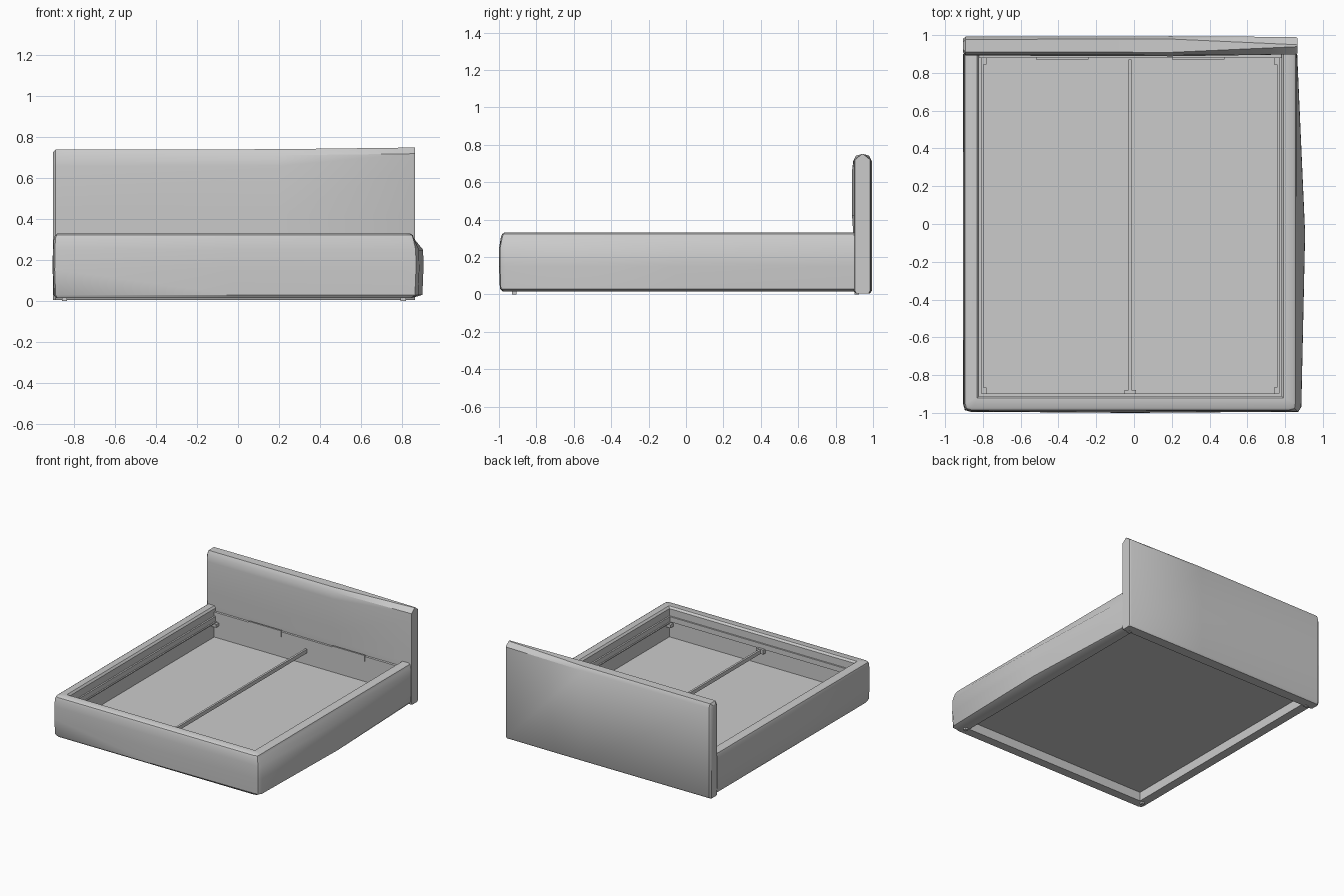
import bpy, bmesh
from mathutils import Vector

if "Cube" in bpy.data.objects:
    bpy.data.objects.remove(bpy.data.objects["Cube"])

CX = -0.02            # middle of the bed box
IX, Y0, Y1 = 0.80, -0.91, 0.89   # inner half width, inner front and back


def finish(name, bm, angle=0.6):
    bmesh.ops.recalc_face_normals(bm, faces=bm.faces[:])
    me = bpy.data.meshes.new(name)
    bm.to_mesh(me)
    bm.free()
    ob = bpy.data.objects.new(name, me)
    bpy.context.collection.objects.link(ob)
    bpy.context.view_layer.objects.active = ob
    ob.select_set(True)
    bpy.ops.object.shade_smooth_by_angle(angle=angle)
    ob.select_set(False)
    return ob


def loft(name, rings):
    """Skin a list of closed rings and cap both ends."""
    bm = bmesh.new()
    vs = [[bm.verts.new(p) for p in r] for r in rings]
    n = len(rings[0])
    for a, b in zip(vs, vs[1:]):
        for i in range(n):
            j = (i + 1) % n
            bm.faces.new((a[i], a[j], b[j], b[i]))
    bm.faces.new(vs[0])
    bm.faces.new(vs[-1][::-1])
    return finish(name, bm)


def box(name, x0, x1, y0, y1, z0, z1):
    bm = bmesh.new()
    bmesh.ops.create_cube(bm, size=1)
    for v in bm.verts:
        v.co = Vector(((x0, x1)[v.co.x > 0], (y0, y1)[v.co.y > 0], (z0, z1)[v.co.z > 0]))
    return finish(name, bm)


# Padded side and foot rails: one profile swept round three sides
profile = [(0, .015), (0, .315), (.012, .33), (.062, .33), (.074, .322), (.08, .305),
           (.083, .25), (.084, .15), (.079, .03), (.07, .015)]
L, R = CX - IX, CX + IX
# x, y, outward x, outward y, extra bulge
stations = [(L, Y1 + .01, -1, 0, 0), (L, 0, -1, 0, .002),
            (L, Y0, -1, -.55, 0), (L, Y0, -.9, -.9, 0), (L, Y0, -.55, -1, 0),
            (CX, Y0, 0, -1, .006),
            (R, Y0, .55, -1, 0), (R, Y0, .95, -.9, .01), (R, Y0, 1, -.55, .022),
            (R, -.05, 1, 0, .042), (R, Y1 + .01, 1, 0, 0)]
rings = []
for x, y, dx, dy, bulge in stations:
    ring = []
    for o, z in profile:
        b = bulge if o > .075 and z < .3 else 0
        ring.append((x + dx * (o + b), y + dy * (o + b), z))
    rings.append(ring)
loft("padded_rails", rings)

# Headboard: rounded slab whose top narrows to a ridge at the right end
yc = .944


def head_section(x, half, top, ridge, front):
    s = [(-half * .8, .005), (-half, .02), (-half, .33), (-half - front, .42),
         (-half - front, .66), (-half, top - .03), (-half * ridge, top),
         (half * ridge, top), (half, top - .03), (half, .02), (half * .8, .005)]
    return [(x, yc + y, z) for y, z in s]


loft("headboard", [head_section(-.905, .036, .725, .5, 0),
                   head_section(-.892, .048, .74, .7, .004),
                   head_section(.20, .050, .742, .7, .006),
                   head_section(.855, .046, .75, .12, 0),
                   head_section(.866, .040, .75, .10, 0)])

# Storage floor and centre support bar
box("floor_panel", L - .005, R + .005, Y0 - .005, Y1 + .005, .085, .095)
box("centre_bar", CX - .008, CX + .008, Y0 + .02, Y1 - .02, .19, .22)
box("centre_bracket", CX - .03, CX + .03, Y0, Y0 + .03, .19, .225)

# Inner ledges and corner brackets, mirrored left to right
for s, side in ((-1, "left"), (1, "right")):
    def span(a, b):
        return sorted((CX + s * a, CX + s * b))
    box(side + "_ledge", *span(IX - .012, IX), Y0, Y1, .22, .26)
    box(side + "_ledge_lip", *span(IX - .022, IX), Y0, Y1, .215, .222)
    for y, end in ((Y0 + .01, "front"), (Y1 - .045, "back")):
        box(f"{side}_{end}_bracket", *span(IX - .04, IX), y, y + .035, .19, .215)
    # back fixing plates
    box(side + "_fixing_plate", *span(.22, .50), Y1 - .018, Y1 - .006, .25, .30)
    # glide feet
    for y, end in ((-.93, "front"), (.90, "back")):
        box(f"{side}_{end}_foot", *span(IX + .015, IX + .04), y, y + .025, 0, .02)

# Cross rails at the head and foot
box("back_cross_rail", L, R, Y1 - .012, Y1 + .012, .095, .29)
box("front_cross_rail", L, R, Y0, Y0 + .012, .22, .26)
